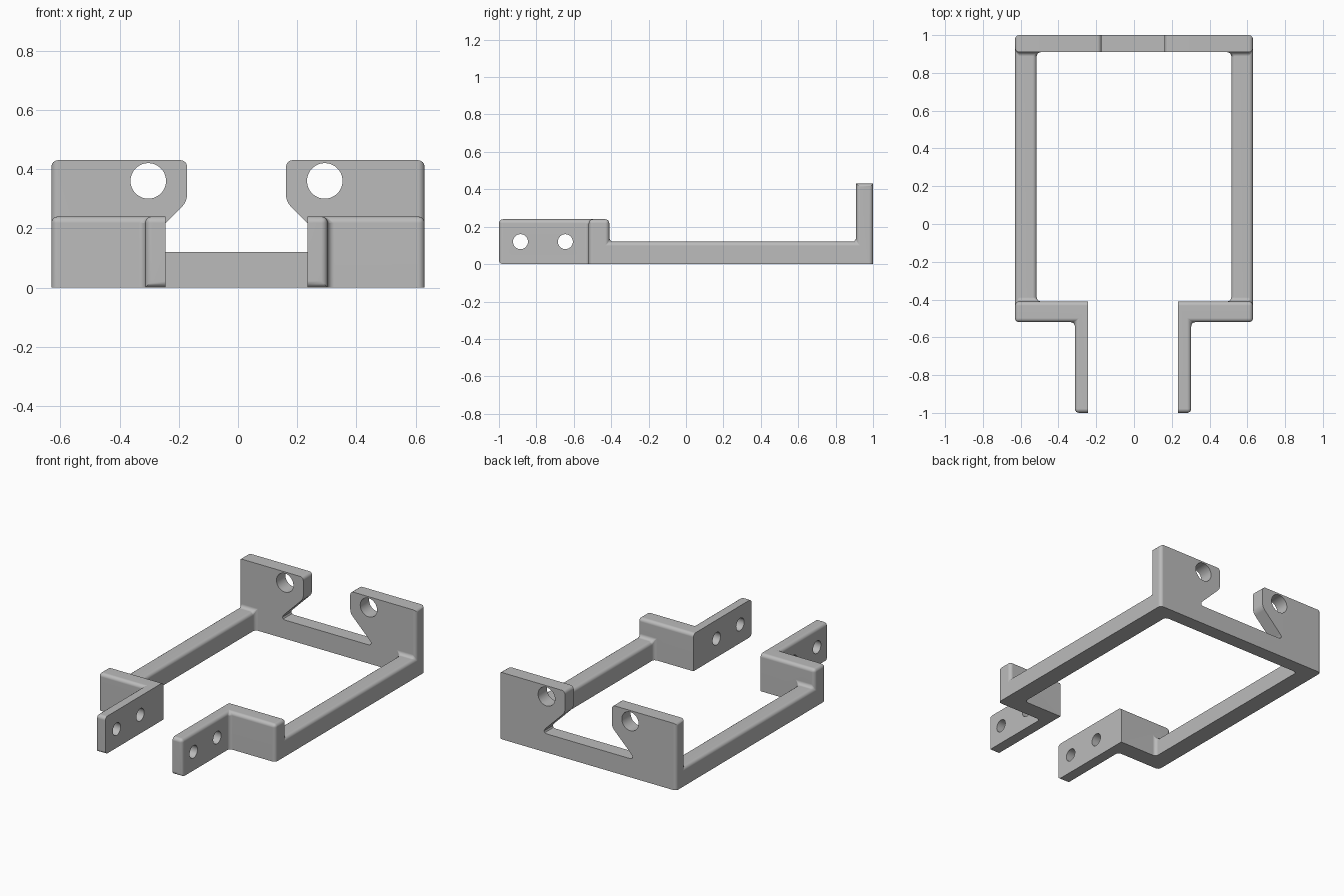
import bpy
import bmesh
from mathutils import Vector, Matrix

cube = bpy.data.objects.get("Cube")
if cube:
    bpy.data.objects.remove(cube, do_unlink=True)

# Main sizes
HALF, RAIL = 0.63, 0.115          # half width, rail width
SHIFT = -0.005                    # sideways offset of the inner features
TAB_IN, TAB_OUT = 0.239, 0.308    # mounting tab faces
REAR, BRACKET, STEP = 0.91, -0.41, -0.52
LOW, MID, TOP = 0.12, 0.24, 0.43
ROUND = 0.022


def add_object(name, bm):
    bmesh.ops.recalc_face_normals(bm, faces=bm.faces)
    mesh = bpy.data.meshes.new(name)
    bm.to_mesh(mesh)
    bm.free()
    obj = bpy.data.objects.new(name, mesh)
    bpy.context.collection.objects.link(obj)
    return obj


def prism(name, points, place, depth):
    """Extrude a flat outline, placed in space by a function, along a vector."""
    bm = bmesh.new()
    face = bm.faces.new([bm.verts.new(place(a, b)) for a, b in points])
    extruded = bmesh.ops.extrude_face_region(bm, geom=[face])["geom"]
    verts = [v for v in extruded if isinstance(v, bmesh.types.BMVert)]
    bmesh.ops.translate(bm, verts=verts, vec=Vector(depth))
    return add_object(name, bm)


def drill(name, radius, depth, centre, axis):
    bm = bmesh.new()
    turn = Vector((0, 0, 1)).rotation_difference(Vector(axis)).to_matrix().to_4x4()
    bmesh.ops.create_cone(bm, cap_ends=True, segments=48, radius1=radius,
                          radius2=radius, depth=depth,
                          matrix=Matrix.Translation(centre) @ turn)
    return add_object(name, bm)


def cut(obj, cutter):
    cutter.hide_render = True
    mod = obj.modifiers.new("cut", "BOOLEAN")
    mod.operation, mod.solver, mod.object = "DIFFERENCE", "EXACT", cutter
    bpy.context.view_layer.objects.active = obj
    bpy.ops.object.modifier_apply(modifier=mod.name)
    bpy.data.objects.remove(cutter, do_unlink=True)


# Plan outline of the open frame: one half's points, then the other half reversed
def half_plan(side):
    outer, inner = side * HALF, side * (HALF - RAIL)
    tab_in, tab_out = SHIFT + side * TAB_IN, SHIFT + side * TAB_OUT
    return [(inner, REAR), (inner, BRACKET), (tab_in, BRACKET), (tab_in, -1),
            (tab_out, -1), (tab_out, STEP), (outer, STEP), (outer, 1)]


frame = prism("bracket_frame", half_plan(-1) + half_plan(1)[::-1],
              lambda x, y: (x, y, 0), (0, 0, TOP))

# Lower the rails and the front brackets
cut(frame, prism("height_cutter",
                 [(-1.2, MID), (BRACKET, MID), (BRACKET, LOW), (REAR, LOW),
                  (REAR, 0.6), (-1.2, 0.6)],
                 lambda y, z: (-1, y, z), (2, 0, 0)))

# Dovetail notch between the two rear ears
EAR, WAIST = 0.167, 0.29
notch = [(EAR, 0.6), (EAR, WAIST), (EAR + WAIST - LOW, LOW)]
cut(frame, prism("notch_cutter",
                 [(SHIFT + x, z) for x, z in notch]
                 + [(SHIFT - x, z) for x, z in notch[::-1]],
                 lambda x, z: (x, 0.8, z), (0, 0.4, 0)))

# Rounded edges and fillets
bm = bmesh.new()
bm.from_mesh(frame.data)
bmesh.ops.remove_doubles(bm, verts=bm.verts, dist=0.0005)
bmesh.ops.dissolve_limit(bm, angle_limit=0.02, verts=bm.verts, edges=bm.edges)
bmesh.ops.recalc_face_normals(bm, faces=bm.faces)


def both(edge, test):
    return all(test(v.co) for v in edge.verts)


def is_notch_root(edge):
    a, b = (v.co for v in edge.verts)
    return (abs(a.y - b.y) > 0.05 and both(edge, lambda c: c.y > 0.9
            and abs(c.z - LOW) < 0.01 and 0.25 < abs(c.x) < 0.45))


def is_rounded(edge):
    if len(edge.link_faces) != 2 or edge.calc_face_angle() < 0.5:
        return False
    if both(edge, lambda c: c.z < 0.01):
        return both(edge, lambda c: c.y < -0.99)
    if both(edge, lambda c: abs(c.x) < 0.26 and c.y < -0.4):
        return False
    on_rear = (both(edge, lambda c: abs(c.y - REAR) < 0.005)
               or both(edge, lambda c: c.y > 0.995))
    if on_rear and edge.is_convex:
        return both(edge, lambda c: abs(c.x) > HALF - 0.005)
    return True


def round_edges(edges, size, segments):
    bmesh.ops.bevel(bm, geom=edges, offset=size, offset_type="OFFSET",
                    segments=segments, profile=0.5, affect="EDGES",
                    clamp_overlap=False)
    bm.normal_update()


round_edges([e for e in bm.edges if is_notch_root(e)], 0.045, 6)
round_edges([e for e in bm.edges if is_rounded(e)], ROUND, 4)
bm.to_mesh(frame.data)
bm.free()

# Holes through the ears and the mounting tabs
for side in (-1, 1):
    cut(frame, drill("ear_hole", 0.06, 0.4, (SHIFT + side * 0.298, 0.95, 0.36), (0, 1, 0)))
for y in (-0.885, -0.645):
    cut(frame, drill("tab_hole", 0.04, 1.6, (0, y, LOW), (1, 0, 0)))

# Material and shading
grey = bpy.data.materials.new("plain_grey")
grey.use_nodes = True
colour = (0.5, 0.5, 0.5, 1)
grey.diffuse_color = colour
grey.node_tree.nodes["Principled BSDF"].inputs["Base Color"].default_value = colour
frame.data.materials.clear()
frame.data.materials.append(grey)

bpy.ops.object.select_all(action="DESELECT")
frame.select_set(True)
bpy.context.view_layer.objects.active = frame
bpy.ops.object.shade_smooth_by_angle(angle=0.52)
normals = frame.modifiers.new("even_shading", "WEIGHTED_NORMAL")
normals.keep_sharp = True
